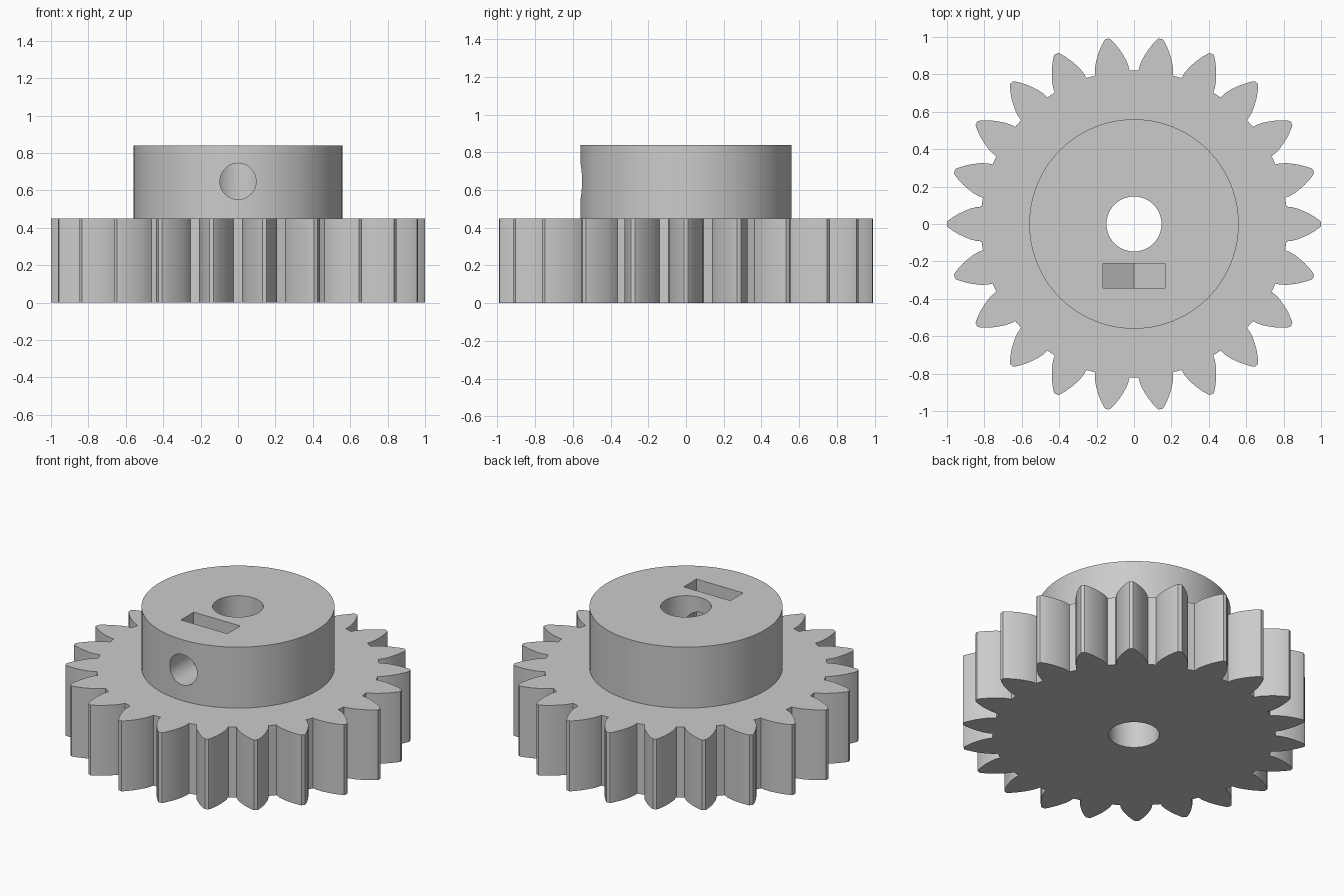
import bpy, bmesh, math
from mathutils import Matrix, Vector

if "Cube" in bpy.data.objects:
    bpy.data.objects.remove(bpy.data.objects["Cube"])

TEETH = 22
GEAR_TOP, HUB_TOP = 0.45, 0.84
HOLE_Z = 0.648

grey = bpy.data.materials.new("light_grey")
grey.use_nodes = True
colour = (0.6, 0.6, 0.6, 1)
grey.diffuse_color = colour
grey.node_tree.nodes["Principled BSDF"].inputs["Base Color"].default_value = colour


def prism(name, points, depth, matrix=Matrix()):
    """Extrude a closed 2D outline along local z and place it."""
    bm = bmesh.new()
    face = bm.faces.new([bm.verts.new((x, y, 0)) for x, y in points])
    extruded = bmesh.ops.extrude_face_region(bm, geom=[face])["geom"]
    bmesh.ops.translate(bm, vec=Vector((0, 0, depth)),
                        verts=[v for v in extruded if isinstance(v, bmesh.types.BMVert)])
    bmesh.ops.transform(bm, matrix=matrix, verts=bm.verts)
    bmesh.ops.recalc_face_normals(bm, faces=bm.faces)
    mesh = bpy.data.meshes.new(name)
    bm.to_mesh(mesh)
    bm.free()
    mesh.materials.append(grey)
    obj = bpy.data.objects.new(name, mesh)
    bpy.context.collection.objects.link(obj)
    return obj


def circle(radius, sides, start=0.0):
    return [(radius * math.cos(start + math.tau * i / sides),
             radius * math.sin(start + math.tau * i / sides)) for i in range(sides)]


def combine(target, other, operation):
    """Apply a boolean and discard the helper."""
    mod = target.modifiers.new(operation, "BOOLEAN")
    mod.operation, mod.solver, mod.object = operation, "EXACT", other
    bpy.context.view_layer.update()
    graph = bpy.context.evaluated_depsgraph_get()
    result = bpy.data.meshes.new_from_object(target.evaluated_get(graph))
    target.modifiers.clear()
    target.data = result
    bpy.data.objects.remove(other)


# Toothed wheel: one convex flank, mirrored and repeated around the rim
flank = [(0.815, 0.093), (0.845, 0.09), (0.875, 0.082), (0.905, 0.07),
         (0.935, 0.056), (0.965, 0.038), (0.99, 0.021), (1.0, 0.011)]
tooth = [(x, -y) for x, y in flank] + flank[::-1]
outline = []
for i in range(TEETH):
    a = math.tau * i / TEETH
    c, s = math.cos(a), math.sin(a)
    outline += [(x * c - y * s, x * s + y * c) for x, y in tooth]
gear = prism("gear", outline, GEAR_TOP)

# Hub, overlapping down into the wheel
hub = prism("hub", circle(0.56, 96), HUB_TOP - 0.2, Matrix.Translation((0, 0, 0.2)))
combine(gear, hub, "UNION")

# Shaft bore
combine(gear, prism("bore", circle(0.147, 64), 2, Matrix.Translation((0, 0, -0.5))), "DIFFERENCE")

# Set screw hole from the front into the bore
forward = Matrix.Rotation(math.pi / 2, 4, "X")
screw = prism("screw_hole", circle(0.097, 48), 1, Matrix.Translation((0, -0.03, HOLE_Z)) @ forward)
combine(gear, screw, "DIFFERENCE")

# Nut slot: hexagon bottom with straight sides open at the top
half = 0.165
r = half / math.cos(math.pi / 6)
slot = [(-half, 0.5), (-half, -r / 2), (0, -r), (half, -r / 2), (half, 0.5)]
nut = prism("nut_slot", slot, 0.13, Matrix.Translation((0, -0.212, HOLE_Z)) @ forward)
combine(gear, nut, "DIFFERENCE")

# Smooth curved walls, crisp edges
bpy.ops.object.select_all(action="DESELECT")
gear.select_set(True)
bpy.context.view_layer.objects.active = gear
bpy.ops.object.shade_smooth_by_angle(angle=math.radians(20))
